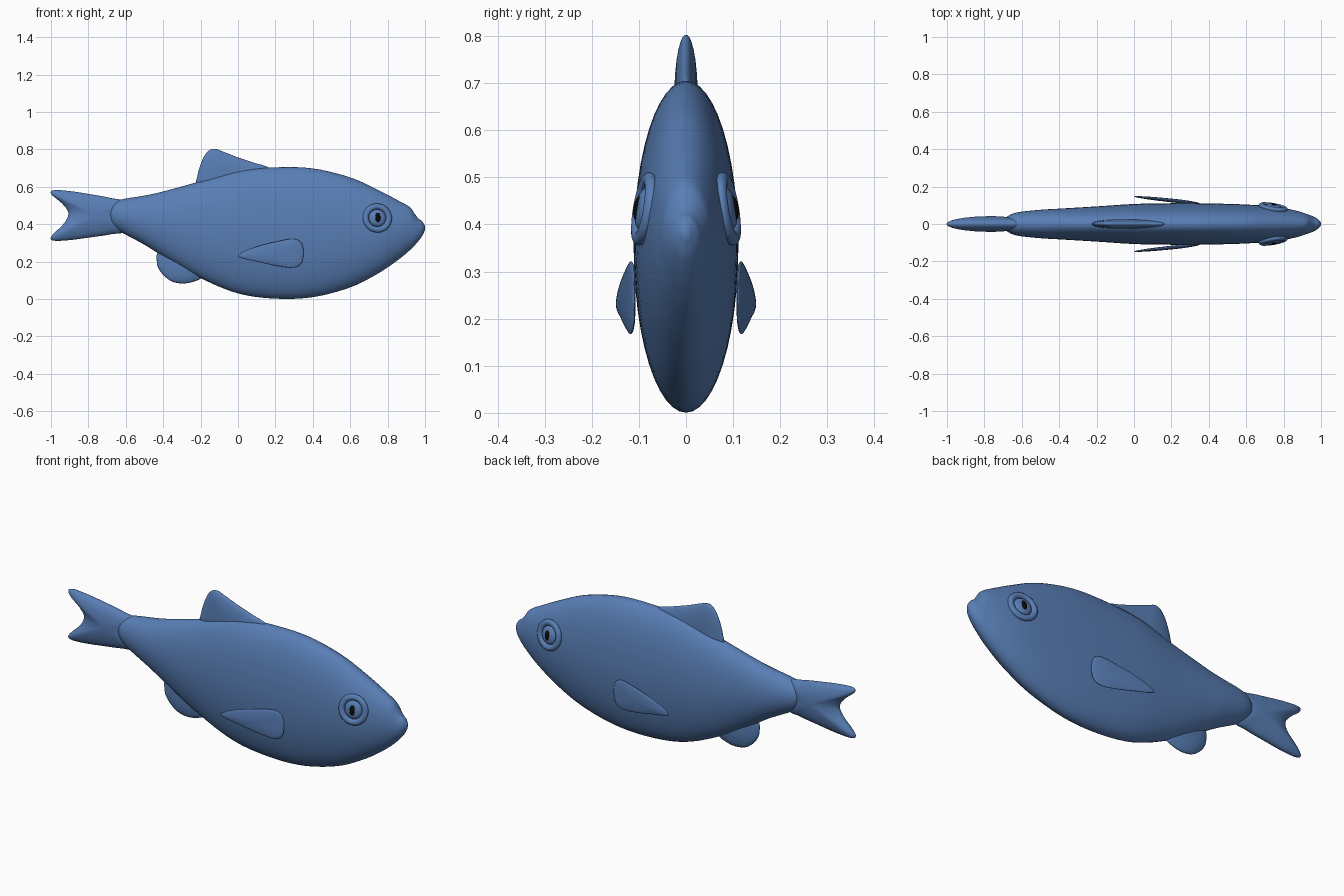
import bpy, bmesh, math
from mathutils import Vector, Matrix

if "Cube" in bpy.data.objects:
    bpy.data.objects.remove(bpy.data.objects["Cube"])


def material(name, rgb):
    m = bpy.data.materials.new(name)
    m.diffuse_color = (*rgb, 1)
    m.use_nodes = True
    m.node_tree.nodes["Principled BSDF"].inputs["Base Color"].default_value = m.diffuse_color
    return m


BLUE = material("fish blue", (0.098, 0.209, 0.462))
BLACK = material("pupil black", (0.003, 0.003, 0.003))


def spline(pts, steps, closed):
    """Smooth Catmull-Rom curve through the points."""
    n, out = len(pts), []
    get = (lambda i: Vector(pts[i % n])) if closed else (lambda i: Vector(pts[max(0, min(n - 1, i))]))
    for i in range(n if closed else n - 1):
        a, b, c, d = get(i - 1), get(i), get(i + 1), get(i + 2)
        for k in range(steps):
            t = k / steps
            out.append(0.5 * (2 * b + (c - a) * t + (2 * a - 5 * b + 4 * c - d) * t * t
                              + (3 * b - a - 3 * c + d) * t ** 3))
    if not closed:
        out.append(Vector(pts[-1]))
    return out


def finish(bm, name, mat):
    bmesh.ops.recalc_face_normals(bm, faces=bm.faces[:])
    for f in bm.faces:
        f.smooth = True
    me = bpy.data.meshes.new(name)
    bm.to_mesh(me)
    bm.free()
    me.materials.append(mat)
    ob = bpy.data.objects.new(name, me)
    bpy.context.collection.objects.link(ob)
    return ob


def bridge(bm, a, b):
    n = len(a)
    for i in range(n):
        bm.faces.new((a[i], a[(i + 1) % n], b[(i + 1) % n], b[i]))


def fan(bm, ring, tip):
    for i in range(len(ring)):
        bm.faces.new((ring[i], ring[(i + 1) % len(ring)], tip))


def fin(name, outline, centre, half, mid=lambda x: 0.0):
    """Rounded cushion: an x-z outline swelling to half thickness around y = mid(x)."""
    bm = bmesh.new()
    c = Vector(centre)
    pts = spline(outline, 5, True)

    def ring(s, side):
        h = half * math.sqrt(max(0, 1 - s * s)) * side
        out = []
        for p in pts:
            q = c + (p - c) * s
            out.append(bm.verts.new((q.x, mid(q.x) + h, q.y)))
        return out

    edge = ring(1, 0)
    for side in (-1, 1):
        prev = edge
        for s in (0.985, 0.95, 0.88, 0.76, 0.6, 0.4, 0.2):
            cur = ring(s, side)
            bridge(bm, prev, cur)
            prev = cur
        fan(bm, prev, bm.verts.new((c.x, mid(c.x) + half * side, c.y)))
    return finish(bm, name, BLUE)


# Body: elliptical sections (x, top z, bottom z, half width)
sections = [(-0.70, 0.462, 0.448, 0.006), (-0.693, 0.485, 0.42, 0.022), (-0.67, 0.51, 0.388, 0.045),
            (-0.62, 0.533, 0.355, 0.063), (-0.5, 0.553, 0.29, 0.076), (-0.4, 0.575, 0.228, 0.082),
            (-0.2, 0.63, 0.112, 0.094), (0, 0.688, 0.03, 0.107), (0.2, 0.704, 0.002, 0.111),
            (0.4, 0.698, 0.01, 0.11), (0.6, 0.65, 0.062, 0.104), (0.75, 0.582, 0.137, 0.093),
            (0.86, 0.525, 0.212, 0.073), (0.92, 0.49, 0.262, 0.055), (0.945, 0.455, 0.287, 0.046),
            (0.965, 0.43, 0.31, 0.037), (0.985, 0.415, 0.337, 0.025), (1.0, 0.39, 0.37, 0.007)]
bm = bmesh.new()
SIDES, prev = 48, None
rings = spline(sections, 5, False)
for x, top, bot, w in rings:
    cz, h = (top + bot) / 2, (top - bot) / 2
    cur = [bm.verts.new((x, w * math.cos(a), cz + h * math.sin(a)))
           for a in (2 * math.pi * i / SIDES for i in range(SIDES))]
    if prev:
        bridge(bm, prev, cur)
    else:
        bm.faces.new(cur)
    prev = cur
bm.faces.new(prev)
finish(bm, "body", BLUE)

# Forked tail
fin("tail_fin", [(-0.6, 0.51), (-0.68, 0.54), (-0.8, 0.562), (-0.9, 0.577), (-0.985, 0.582), (-0.998, 0.56),
                 (-0.94, 0.51), (-0.907, 0.46), (-0.93, 0.405), (-0.998, 0.335), (-0.985, 0.312),
                 (-0.9, 0.315), (-0.8, 0.328), (-0.68, 0.346), (-0.6, 0.37)], (-0.76, 0.45), 0.042)

# Back and belly fins
fin("back_fin", [(-0.21, 0.6), (-0.217, 0.66), (-0.19, 0.745), (-0.16, 0.79), (-0.125, 0.803), (-0.08, 0.788),
                 (0, 0.757), (0.08, 0.73), (0.17, 0.695), (0.12, 0.62), (-0.05, 0.56)], (-0.08, 0.67), 0.025)
fin("belly_fin", [(-0.42, 0.26), (-0.433, 0.19), (-0.41, 0.14), (-0.36, 0.097), (-0.3, 0.083), (-0.24, 0.092),
                  (-0.19, 0.12), (-0.18, 0.2), (-0.3, 0.28)], (-0.3, 0.18), 0.025)

# Side fins, splayed outward toward the rear
for side, label in ((-1, "right"), (1, "left")):
    fin("side_fin_" + label,
        [(0, 0.232), (0.05, 0.263), (0.13, 0.289), (0.21, 0.308), (0.29, 0.322), (0.335, 0.305), (0.35, 0.26),
         (0.345, 0.205), (0.325, 0.178), (0.28, 0.167), (0.19, 0.18), (0.1, 0.2), (0.03, 0.215)],
        (0.22, 0.243), 0.010, lambda x, s=side: s * (0.147 - 0.105 * x))


# Eyes: ring, bulging eyeball and black pupil laid on the head surface
def place(ob, frame):
    ob.data.transform(frame)
    ob.data.update()


def ellipsoid(name, scale, frame, mat):
    b = bmesh.new()
    bmesh.ops.create_uvsphere(b, u_segments=32, v_segments=16, radius=1)
    bmesh.ops.transform(b, matrix=Matrix.Diagonal((*scale, 1)), verts=b.verts[:])
    place(finish(b, name, mat), frame)


def torus(name, major, minor, depth, frame):
    b = bmesh.new()
    loops = []
    for i in range(40):
        a = 2 * math.pi * i / 40
        loops.append([b.verts.new(((major + minor * math.cos(t)) * math.cos(a),
                                   (major + minor * math.cos(t)) * math.sin(a), depth * math.sin(t)))
                      for t in (2 * math.pi * j / 12 for j in range(12))])
    for i in range(40):
        bridge(b, loops[i], loops[(i + 1) % 40])
    place(finish(b, name, BLUE), frame)


for side, label in ((-1, "right"), (1, "left")):
    n = Vector((0.17, side * 0.97, 0.16)).normalized()
    across = Vector((0, 0, 1)).cross(n).normalized()
    up = n.cross(across)
    frame = Matrix((across, up, n)).transposed().to_4x4()
    frame.translation = Vector((0.745, side * 0.089, 0.433))
    torus("eye_ring_" + label, 0.063, 0.016, 0.013, frame)
    ellipsoid("eyeball_" + label, (0.046, 0.046, 0.018), frame, BLUE)
    ellipsoid("pupil_" + label, (0.015, 0.026, 0.009), frame @ Matrix.Translation((0, 0, 0.0135)), BLACK)
